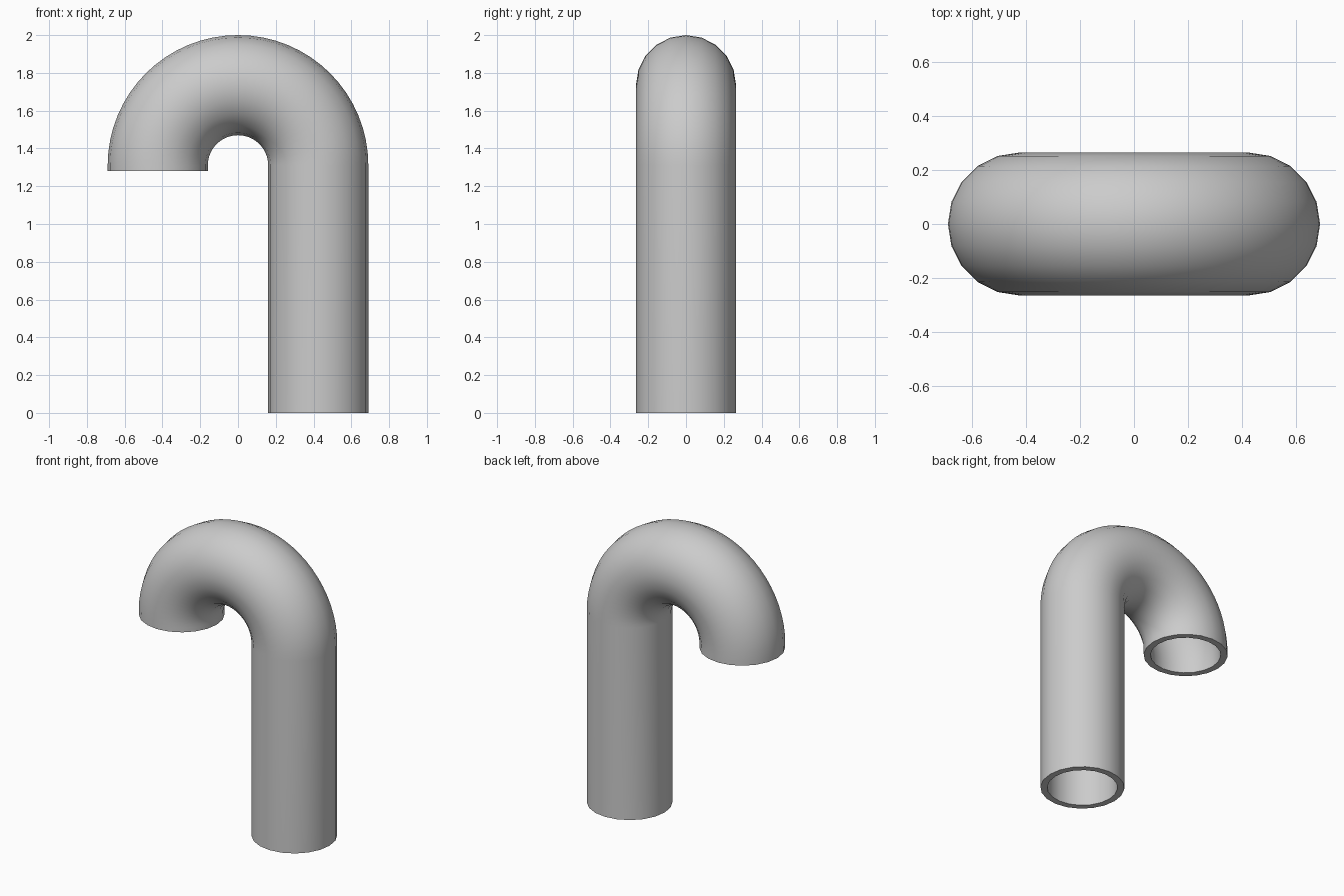
import bpy, bmesh, math

if "Cube" in bpy.data.objects:
    bpy.data.objects.remove(bpy.data.objects["Cube"])

SIDES, ARC = 20, 32
BEND, OUTER, INNER = 0.425, 0.265, 0.222
BEND_Z, LIP_Z = 1.31, 1.28

# Path stations: (angle round the bend, drop below the bend centre)
path = [(0, BEND_Z)]
path += [(math.pi * i / ARC, 0) for i in range(ARC + 1)]
path += [(math.pi, BEND_Z - LIP_Z)]

bm = bmesh.new()


def ring(angle, drop, radius):
    verts = []
    for k in range(SIDES):
        t = math.tau * k / SIDES
        d = BEND + radius * math.cos(t)
        verts.append(bm.verts.new((d * math.cos(angle), radius * math.sin(t),
                                   BEND_Z - drop + d * math.sin(angle))))
    return verts


# Outer wall, then back through the bore, closing into a loop at both rims
rings = [ring(a, d, OUTER) for a, d in path]
rings += [ring(a, d, INNER) for a, d in reversed(path)]
for i, r in enumerate(rings):
    n = rings[(i + 1) % len(rings)]
    for k in range(SIDES):
        j = (k + 1) % SIDES
        bm.faces.new((r[k], r[j], n[j], n[k]))
bmesh.ops.recalc_face_normals(bm, faces=bm.faces)

mesh = bpy.data.meshes.new("hooked_pipe")
bm.to_mesh(mesh)
bm.free()
pipe = bpy.data.objects.new("hooked_pipe", mesh)
bpy.context.collection.objects.link(pipe)

# Smooth walls with crisp rims
bpy.context.view_layer.objects.active = pipe
pipe.select_set(True)
bpy.ops.object.shade_smooth_by_angle(angle=math.radians(40))
